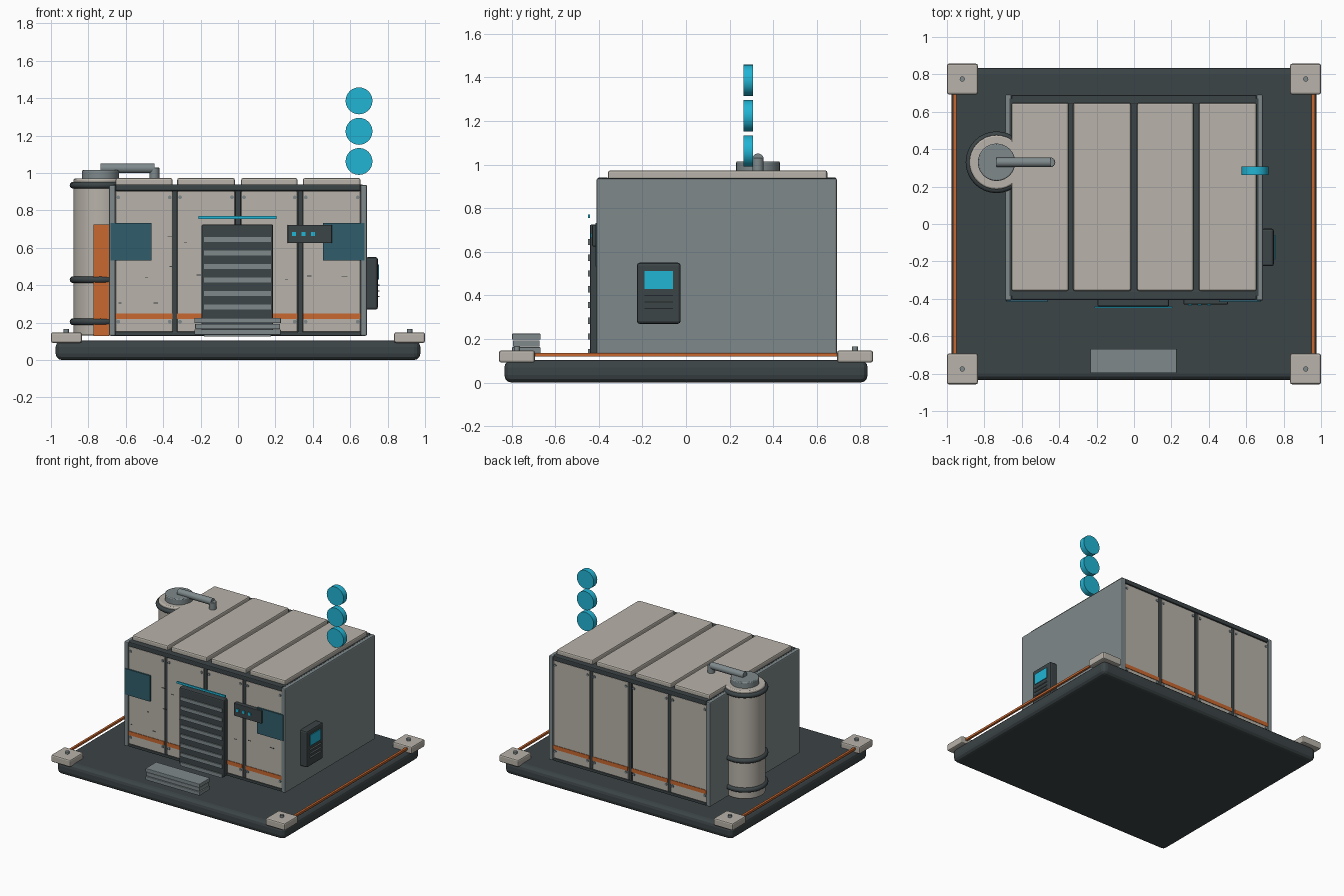
import bpy, math
from mathutils import Vector

if "Cube" in bpy.data.objects:
    bpy.data.objects.remove(bpy.data.objects["Cube"])


def mat(name, r, g, b):
    m = bpy.data.materials.new(name)
    m.diffuse_color = (r, g, b, 1)
    m.use_nodes = True
    m.node_tree.nodes["Principled BSDF"].inputs["Base Color"].default_value = m.diffuse_color
    return m


DARK = mat("dark_metal", .045, .058, .062)
BEIGE = mat("beige_panel", .48, .45, .40)
GREY = mat("steel_grey", .21, .25, .26)
ORANGE = mat("orange_trim", .58, .14, .03)
CYAN = mat("cyan_light", .016, .46, .66)
TEAL = mat("teal_glass", .03, .11, .145)


def finish(ob, name, m, bevel=0, seg=2):
    ob.name = name
    ob.data.materials.append(m)
    if bevel:
        mod = ob.modifiers.new("bevel", 'BEVEL')
        mod.width, mod.segments = bevel, seg
        mod.limit_method = 'ANGLE'
    return ob


def box(name, x, y, z, m, bevel=0, seg=2):
    """Box from (min, max) ranges."""
    bpy.ops.mesh.primitive_cube_add(size=1)
    ob = bpy.context.object
    for v in ob.data.vertices:
        v.co = [r[0] + (c + .5) * (r[1] - r[0]) for c, r in zip(v.co, (x, y, z))]
    return finish(ob, name, m, bevel, seg)


def cyl(name, a, b, r, m, sides=32, bevel=0):
    """Cylinder between two points."""
    a, b = Vector(a), Vector(b)
    bpy.ops.mesh.primitive_cylinder_add(radius=r, depth=(b - a).length, vertices=sides,
                                        location=(a + b) / 2)
    ob = bpy.context.object
    ob.rotation_euler = (b - a).to_track_quat('Z', 'Y').to_euler()
    bpy.ops.object.shade_smooth_by_angle(angle=math.radians(35))
    return finish(ob, name, m, bevel)


# Base slab, corner feet and side strips
box("base_slab", (-.975, .975), (-.833, .833), (0, .104), DARK, .035, 3)
for sx in (-1, 1):
    for sy in (-1, 1):
        xs, ys = sorted((sx * .835, sx)), sorted((sy * .693, sy * .857))
        box("corner_block", xs, ys, (.092, .148), BEIGE, .01)
        cyl("corner_bolt", (sx * .918, sy * .775, .14), (sx * .918, sy * .775, .166), .014, GREY, 12)
    box("side_strip", sorted((sx * .95, sx * .967)), (-.695, .695), (.12, .136), ORANGE)

# Building core and side walls
box("building_core", (-.665, .665), (-.385, .67), (.13, .938), DARK)
for sx in (-1, 1):
    box("side_wall", sorted((sx * .655, sx * .69)), (-.41, .692), (.13, .937), GREY, .008)

# Front and back cladding: s = -1 front, 1 back
PANELS = [(-.655, -.35), (-.325, -.017), (.017, .318), (.347, .655)]
for s, y0 in ((-1, -.385), (1, .67)):
    def yr(a, b):
        return sorted((y0 + s * a, y0 + s * b))
    for x0, x1 in PANELS:
        box("wall_panel", (x0, x1), yr(-.01, .014), (.15, .903), BEIGE, .005)
        box("wall_stripe", (x0, x1), yr(0, .018), (.22, .25), ORANGE)
        for x in (x0 + .015, x1 - .015):
            for z in (.205, .87):
                cyl("rivet", (x, y0 + s * .01, z), (x, y0 + s * .021, z), .01, GREY, 10)
    for x in (-.337, 0, .333):
        box("wall_mullion", (x - .013, x + .013), yr(-.01, .012), (.13, .92), DARK, .003)
    box("top_trim", (-.655, .655), yr(-.03, .02), (.905, .94), DARK, .006)
    box("bottom_trim", (-.655, .655), yr(-.03, .018), (.13, .15), DARK, .004)

# Roof panels
for x in PANELS:
    box("roof_panel", x, (-.358, .648), (.93, .973), BEIGE, .01)

# Shutter door with slats and light bar
box("door", (-.195, .188), (-.441, -.39), (.13, .725), DARK, .008)
for i in range(8):
    z = .645 - i * .0722
    box("door_slat", (-.183, .177), (-.449, -.43), (z - .014, z + .014), GREY)
box("door_light", (-.21, .205), (-.45, -.44), (.755, .771), CYAN)

# Front windows and button panel
for x in ((-.682, -.462), (.455, .675)):
    box("front_window", x, (-.416, -.405), (.533, .733), TEAL)
box("button_panel", (.265, .502), (-.43, -.39), (.625, .723), DARK, .004)
for x in (.30, .35, .40):
    box("button", (x - .011, x + .011), (-.436, -.425), (.664, .686), CYAN)

# Small scratches on the front
SCRATCHES = [(-.28, .63), (-.15, .65), (-.36, .66), (-.49, .44), (-.21, .455), (-.35, .50),
             (-.63, .305), (-.44, .305), (-.18, .295), (.26, .43), (.38, .45), (.57, .445)]
for i, (x, z) in enumerate(SCRATCHES):
    w = .008 + .004 * (i % 3)
    box("scratch", (x - w, x + w), (-.402, -.395), (z - .002, z + .002), DARK)

# Loose stack of step slabs
for i in range(3):
    z, d = .135 + i * .031, .004 * (i % 2)
    box("step_slab", (-.233 + d, .229 - d), (-.797 + d, -.667 - d), (z, z + .028), GREY, .003)

# Terminal on the right wall
box("terminal", (.68, .748), (-.225, -.025), (.27, .55), DARK, .012)
box("terminal_screen", (.74, .754), (-.19, -.06), (.43, .512), CYAN)
for z in (.40, .37, .34):
    box("terminal_line", (.74, .757), (-.19, -.06), (z - .003, z + .003), GREY)

# Tank on the left side with bands, stripe, lid and pipe
TX, TY = -.735, .33
cyl("tank", (TX, TY, .132), (TX, TY, .97), .145, BEIGE, 32, .008)
for z in (.205, .43, .935):
    bpy.ops.mesh.primitive_torus_add(location=(TX, TY, z), major_radius=.147, minor_radius=.018,
                                     major_segments=32, minor_segments=10)
    bpy.ops.object.shade_smooth_by_angle(angle=math.radians(50))
    finish(bpy.context.object, "tank_band", DARK)
box("tank_stripe", (-.772, -.69), (TY - .154, TY - .12), (.13, .725), ORANGE)
cyl("tank_lid", (TX, TY, .96), (TX, TY, 1.015), .1, GREY, 32, .006)
cyl("outlet_pipe", (TX, TY, 1.025), (-.447, TY, 1.025), .026, GREY, 16)
cyl("outlet_elbow", (-.447, TY, .965), (-.447, TY, 1.03), .026, GREY, 16, .004)

# Three floating signal discs
for z in (1.062, 1.223, 1.386):
    cyl("signal_disc", (.647, .263, z), (.647, .307, z), .072, CYAN, 24)
